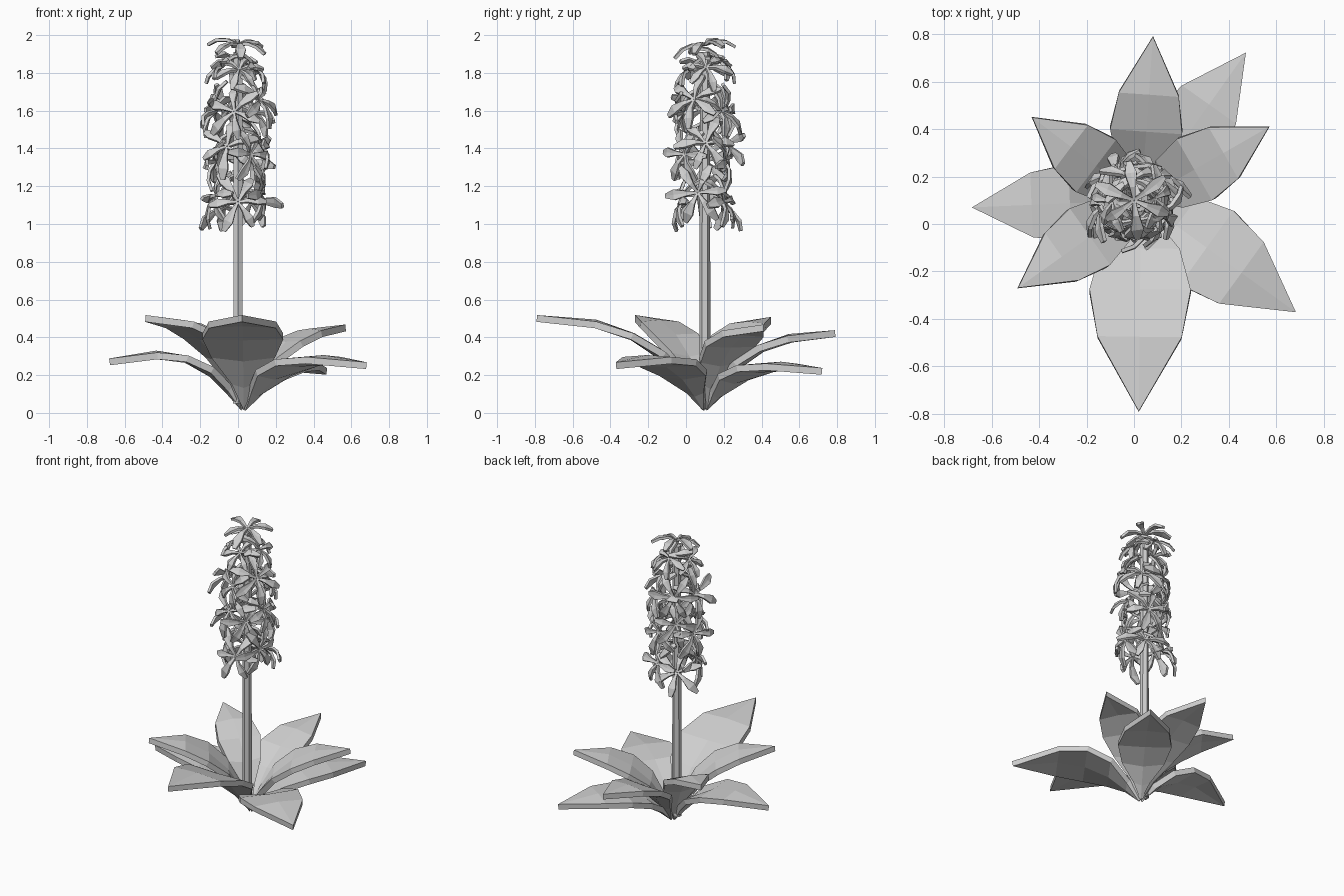
import bpy, bmesh, math, random
from mathutils import Vector, Matrix

random.seed(11)
cube = bpy.data.objects.get("Cube")
if cube:
    bpy.data.objects.remove(cube)

grey = bpy.data.materials.new("plain grey")
grey.use_nodes = True
COLOUR = (0.63, 0.63, 0.63, 1)
grey.diffuse_color = COLOUR
grey.node_tree.nodes["Principled BSDF"].inputs["Base Color"].default_value = COLOUR


def finish(bm, name, thickness=0):
    bmesh.ops.recalc_face_normals(bm, faces=bm.faces)
    mesh = bpy.data.meshes.new(name)
    bm.to_mesh(mesh)
    bm.free()
    mesh.materials.append(grey)
    obj = bpy.data.objects.new(name, mesh)
    bpy.context.collection.objects.link(obj)
    if thickness:
        mod = obj.modifiers.new("thickness", "SOLIDIFY")
        mod.thickness = thickness
        mod.offset = 0
    return obj


def blade(bm, rows, transform):
    """Pointed or blunt strip; rows are (along, half_width, height, edge_lift)."""
    previous = None
    for along, half, height, lift in rows:
        if half:
            points = [(along, -half, height + lift), (along, 0, height), (along, half, height + lift)]
        else:
            points = [(along, 0, height)]
        row = [bm.verts.new(transform @ Vector(p)) for p in points]
        if previous:
            for i in range(2):
                corners = [previous[min(i, len(previous) - 1)], previous[min(i + 1, len(previous) - 1)],
                           row[min(i + 1, len(row) - 1)], row[min(i, len(row) - 1)]]
                bm.faces.new(list(dict.fromkeys(corners)))
        previous = row


# Leaves: a rosette of broad, thick blades from one point
BASE = Vector((0.03, 0.1, 0.025))
HIGH = (0.25, 0.55, 0.79, 0.95, 1.0)
LOW = (0.33, 0.74, 1.05, 1.17, 1.0)
leaves = [
    ("front_leaf", 0.02, -0.79, 0.50, 0.24, HIGH),
    ("front_left_leaf", 0.68, -0.37, 0.25, 0.24, LOW),
    ("left_leaf", 0.57, 0.41, 0.45, 0.24, HIGH),
    ("back_left_leaf", 0.47, 0.72, 0.22, 0.22, LOW),
    ("back_leaf", 0.08, 0.79, 0.42, 0.22, HIGH),
    ("back_right_leaf", -0.43, 0.45, 0.49, 0.24, HIGH),
    ("right_leaf", -0.68, 0.07, 0.27, 0.23, LOW),
    ("front_right_leaf", -0.49, -0.27, 0.50, 0.23, HIGH),
]
for name, x, y, z, width, rise in leaves:
    reach = Vector((x, y, 0)) - Vector((BASE.x, BASE.y, 0))
    length, h, w = reach.length, z - BASE.z, width * reach.length
    rows = [(0, 0, 0, 0),
            (0.1 * length, 0.28 * w, rise[0] * h, 0.02),
            (0.24 * length, 0.78 * w, rise[1] * h, 0.02),
            (0.43 * length, w, rise[2] * h, 0.005),
            (0.65 * length, 0.83 * w, rise[3] * h, -0.01),
            (length, 0, h, 0)]
    bm = bmesh.new()
    turn = Matrix.Rotation(math.atan2(reach.y, reach.x), 4, "Z")
    blade(bm, rows, Matrix.Translation(BASE) @ turn)
    finish(bm, name, 0.036)

# Stem: tall six-sided stalk
AXIS = Vector((0, 0.1, 0))
bm = bmesh.new()
bmesh.ops.create_cone(bm, cap_ends=True, segments=6, radius1=0.03, radius2=0.026, depth=1.86,
                      matrix=Matrix.Translation(AXIS + Vector((0, 0, 0.98))))
finish(bm, "stem")

# Blossoms: six wedge-shaped petals, in loose tiers up the stem
PETAL = [(0.004, 0.006, 0, 0), (0.06, 0.014, 0.018, 0.002),
         (0.12, 0.027, 0.012, 0.003), (0.17, 0.012, -0.014, 0)]


def blossom(name, centre, facing, size):
    face = Matrix.Translation(centre) @ facing.to_track_quat("Z", "Y").to_matrix().to_4x4()
    bm = bmesh.new()
    spin = random.uniform(0, math.tau)
    for k in range(6):
        turn = Matrix.Rotation(spin + k * math.tau / 6, 4, "Z")
        bend = Matrix.Rotation(random.uniform(-0.1, 0.3), 4, "Y")
        scale = Matrix.Scale(size * random.uniform(0.85, 1.1), 4)
        blade(bm, PETAL, face @ turn @ bend @ scale)
    finish(bm, name, 0.016)


# Each tier: height, count, distance from stem, upward tilt, size
tiers = [(1.12, 5, 0.12, 0.3, 1.0), (1.38, 6, 0.12, 0.35, 0.95),
         (1.62, 5, 0.12, 0.35, 0.95), (1.85, 4, 0.085, 0.9, 0.78)]
for t, (height, count, radius, tilt, size) in enumerate(tiers):
    for k in range(count):
        angle = k * math.tau / count + t * 0.55 - math.pi / 2
        out = Vector((math.cos(angle), math.sin(angle), 0))
        centre = AXIS + out * radius + Vector((0, 0, height + random.uniform(-0.05, 0.05)))
        sway = Vector([random.uniform(-0.35, 0.35) for _ in range(3)])
        blossom(f"blossom_{t + 1}_{k + 1}", centre, out + Vector((0, 0, tilt)) + sway, size)
blossom("top_blossom", AXIS + Vector((0, 0, 1.95)), Vector((0.1, -0.1, 1)), 0.95)
